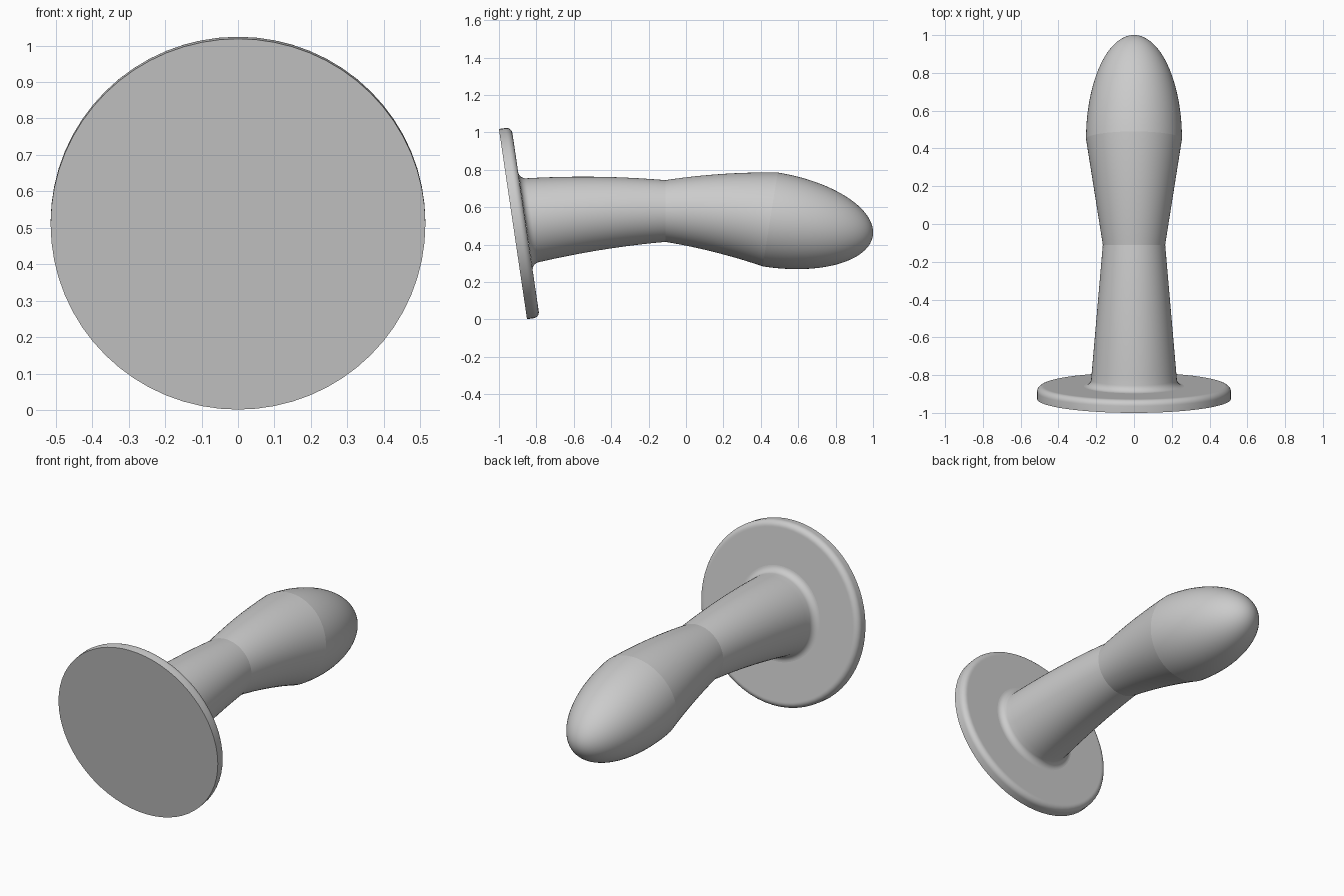
import bpy, bmesh
from math import sin, cos, atan, radians, pi, sqrt
from mathutils import Vector

cube = bpy.data.objects.get("Cube")
if cube:
    bpy.data.objects.remove(cube, do_unlink=True)

grey = bpy.data.materials.new("plain grey")
grey.use_nodes = True
colour = (0.6, 0.6, 0.6, 1)
grey.diffuse_color = colour
grey.node_tree.nodes["Principled BSDF"].inputs["Base Color"].default_value = colour

SIDES = 64
TILT = radians(8.4)


def tube(name, stations):
    """Skin round rings; a station is (y, z, tilt, radius), radius 0 is a pole."""
    bm = bmesh.new()
    rings = []
    for y, z, tilt, r in stations:
        centre = Vector((0, y, z))
        up = Vector((0, -sin(tilt), cos(tilt)))
        if r < 1e-4:
            rings.append([bm.verts.new(centre)] * SIDES)
            continue
        angles = [2 * pi * i / SIDES for i in range(SIDES)]
        rings.append([bm.verts.new(centre + r * (cos(a) * Vector((1, 0, 0)) + sin(a) * up))
                      for a in angles])
    for a, b in zip(rings, rings[1:]):
        for i in range(SIDES):
            j = (i + 1) % SIDES
            bm.faces.new(list(dict.fromkeys((a[i], b[i], b[j], a[j]))))
    bmesh.ops.recalc_face_normals(bm, faces=bm.faces)
    # open tubes: make sure the walls face away from the axis
    face = max(bm.faces, key=lambda f: f.calc_center_median().x)
    if face.normal.x < 0:
        bmesh.ops.reverse_faces(bm, faces=bm.faces)
    mesh = bpy.data.meshes.new(name)
    bm.to_mesh(mesh)
    bm.free()
    mesh.materials.append(grey)
    obj = bpy.data.objects.new(name, mesh)
    bpy.context.collection.objects.link(obj)
    bpy.ops.object.select_all(action='DESELECT')
    obj.select_set(True)
    bpy.context.view_layer.objects.active = obj
    bpy.ops.object.shade_smooth_by_angle(angle=radians(35))
    return obj


def straight(y, z, tilt, profile):
    """Stations of a (distance, radius) profile along a straight tilted axis."""
    return [(y + d * cos(tilt), z + d * sin(tilt), tilt, r) for d, r in profile]


# Tilted disc base: sharp front rim, rounded back rim
R, THICK, ROUND = 0.514, 0.068, 0.032
rim = [(THICK - ROUND + ROUND * sin(a), R - ROUND + ROUND * cos(a))
       for a in (i * pi / 16 for i in range(9))]
disc = [(0, 0), (0, R)] + rim + [(THICK, R - ROUND - 0.005), (THICK, 0.27), (THICK, 0)]
tube("disc_base", straight(-0.925, 0.51, TILT, disc))

# Lower stem: narrows to the waist, with a fillet where it meets the base
WAIST_Y, WAIST_Z, WAIST_R = -0.11, 0.58, 0.165
START, FILLET = -0.858, 0.035
steps = [FILLET * (1 - cos(i * pi / 16)) for i in range(9)]
steps += [FILLET + (WAIST_Y - START - FILLET) * i / 20 for i in range(1, 21)]
lower = []
for d in steps:
    y = START + d
    t = (y - WAIST_Y) / (START - WAIST_Y)
    r = WAIST_R + 0.065 * t
    if d < FILLET:
        r += FILLET * (1 - sqrt(1 - (1 - d / FILLET) ** 2))
    lower.append((y, WAIST_Z - 0.055 * t * t, TILT * t, r))
tube("lower_stem", lower)

# Upper stem: widens and bends down from the waist
END_Y, END_Z, END_R = 0.45, 0.535, 0.254
END_TILT = -atan(0.16)
upper = []
for i in range(21):
    t = i / 20
    upper.append((WAIST_Y + (END_Y - WAIST_Y) * t, WAIST_Z + (END_Z - WAIST_Z) * t * t,
                  END_TILT * t, WAIST_R + (END_R - WAIST_R) * t))
tube("upper_stem", upper)

# Rounded end: half an ellipsoid
LENGTH = 0.556
dome = [(LENGTH * sin(a), END_R * cos(a)) for a in (i * pi / 56 for i in range(29))]
tube("rounded_end", straight(END_Y, END_Z, END_TILT, dome))
